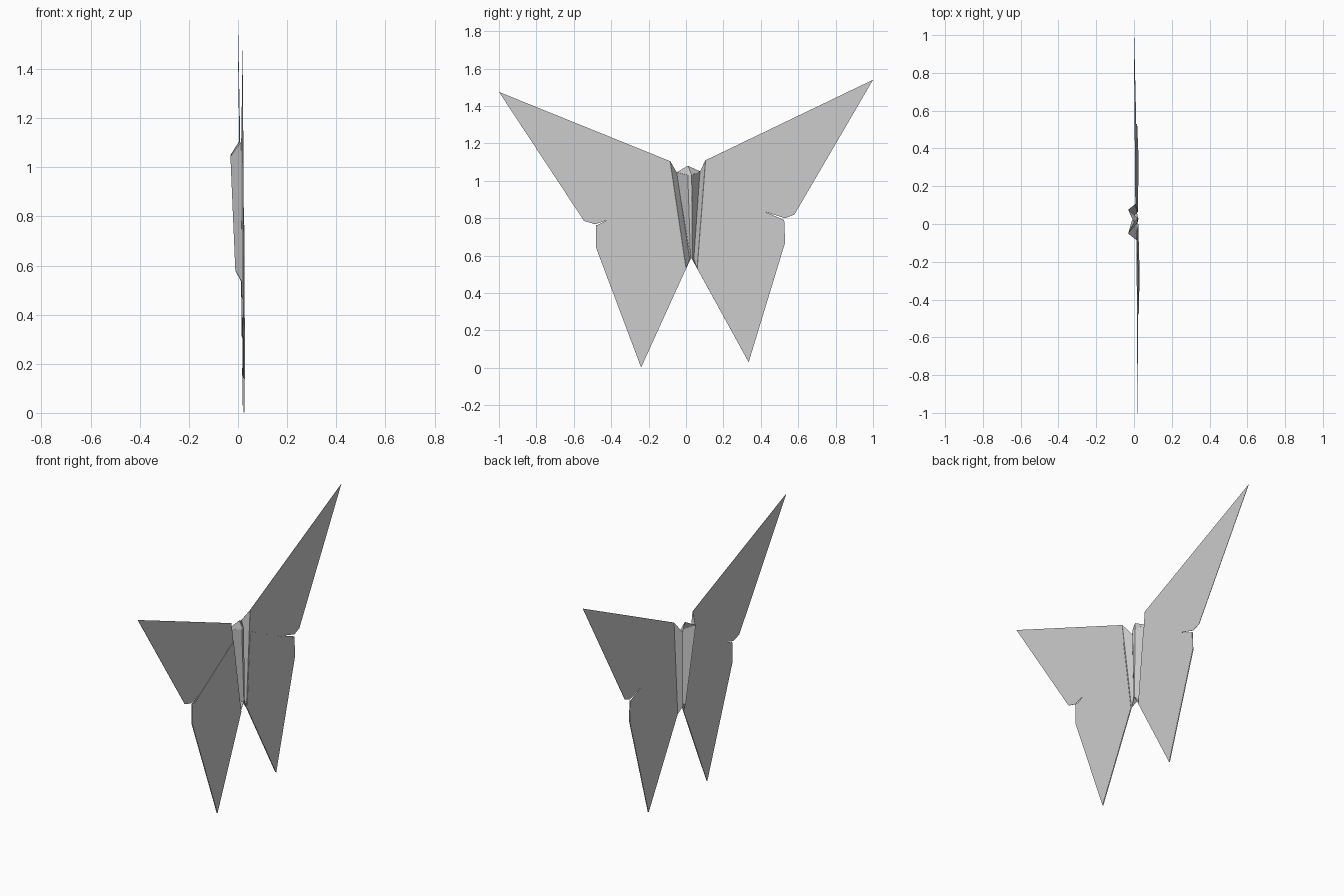
import bpy
import bmesh

cube = bpy.data.objects.get("Cube")
if cube:
    bpy.data.objects.remove(cube, do_unlink=True)

paper = bpy.data.materials.new("grey_paper")
paper.use_nodes = True
GREY = (0.6, 0.6, 0.6, 1.0)
paper.diffuse_color = GREY
paper.node_tree.nodes["Principled BSDF"].inputs["Base Color"].default_value = GREY


def sheet(name, faces, thickness=0.002):
    """Folded paper: faces given as lists of corner points, joined and given thickness."""
    mesh = bpy.data.meshes.new(name)
    bm = bmesh.new()
    for corners in faces:
        bm.faces.new([bm.verts.new(p) for p in corners])
    bmesh.ops.remove_doubles(bm, verts=bm.verts, dist=1e-5)
    bmesh.ops.recalc_face_normals(bm, faces=bm.faces)
    bm.to_mesh(mesh)
    bm.free()
    mesh.materials.append(paper)
    obj = bpy.data.objects.new(name, mesh)
    bpy.context.collection.objects.link(obj)
    solid = obj.modifiers.new("paper_thickness", "SOLIDIFY")
    solid.thickness = thickness
    solid.offset = 0
    return obj


def wing(side, plane, outline, flap):
    """A full wing sheet, with the hind wing flap folded over its +x face."""
    a, b, c = plane

    def lift(points, gap):
        return [(a + b * y + c * z + gap, y, z) for y, z in points]

    sheet(side + "_wing_sheet", [lift(outline, 0)])
    sheet(side + "_hind_wing_flap", [lift(flap, 0.004)])


# Front wing (towards -y), outline in (y, z) with a small slit between fore and hind wing
wing("front", (0.0218, -0.0096, -0.0078),
     [(-0.085, 1.105), (-1.0, 1.475), (-0.545, 0.785), (-0.485, 0.768), (-0.42, 0.79),
      (-0.48, 0.76), (-0.48, 0.64), (-0.24, 0.002), (0.0, 0.53)],
     [(-0.07, 0.99), (-0.455, 0.76), (-0.48, 0.765), (-0.48, 0.64), (-0.24, 0.002), (0.0, 0.53)])

# Back wing (towards +y)
wing("back", (0.0213, -0.0033, -0.0117),
     [(0.105, 1.11), (1.0, 1.54), (0.58, 0.82), (0.53, 0.80), (0.42, 0.835),
      (0.525, 0.79), (0.53, 0.67), (0.335, 0.03), (0.06, 0.53)],
     [(0.097, 0.985), (0.50, 0.787), (0.525, 0.79), (0.53, 0.67), (0.335, 0.03), (0.06, 0.53)])

# Pleated body: a zigzag section at the top tapering to one at the bottom
top = [(0.014, -0.085, 1.105), (-0.03, -0.05, 1.045), (0.018, 0.01, 1.03),
       (0.018, 0.03, 1.03), (-0.03, 0.075, 1.05), (0.008, 0.105, 1.11)]
bottom = [(0.018, 0.0, 0.53), (-0.01, 0.02, 0.58), (0.022, 0.025, 0.585),
          (0.022, 0.032, 0.585), (-0.01, 0.042, 0.58), (0.015, 0.06, 0.53)]
strips = [(top[i], top[i + 1], bottom[i + 1], bottom[i]) for i in range(5)]
sheet("pleated_body", strips)

# Small folded point between the pleats at the top
peak = (0.0, 0.01, 1.08)
sheet("head_point", [
    (top[1], peak, top[2]),
    (top[2], peak, top[3]),
    (top[3], peak, top[4]),
])

# Folded ends closing the pleats at the bottom
sheet("tail_folds", [
    (bottom[0], bottom[1], bottom[2]),
    (bottom[3], bottom[4], bottom[5]),
])
